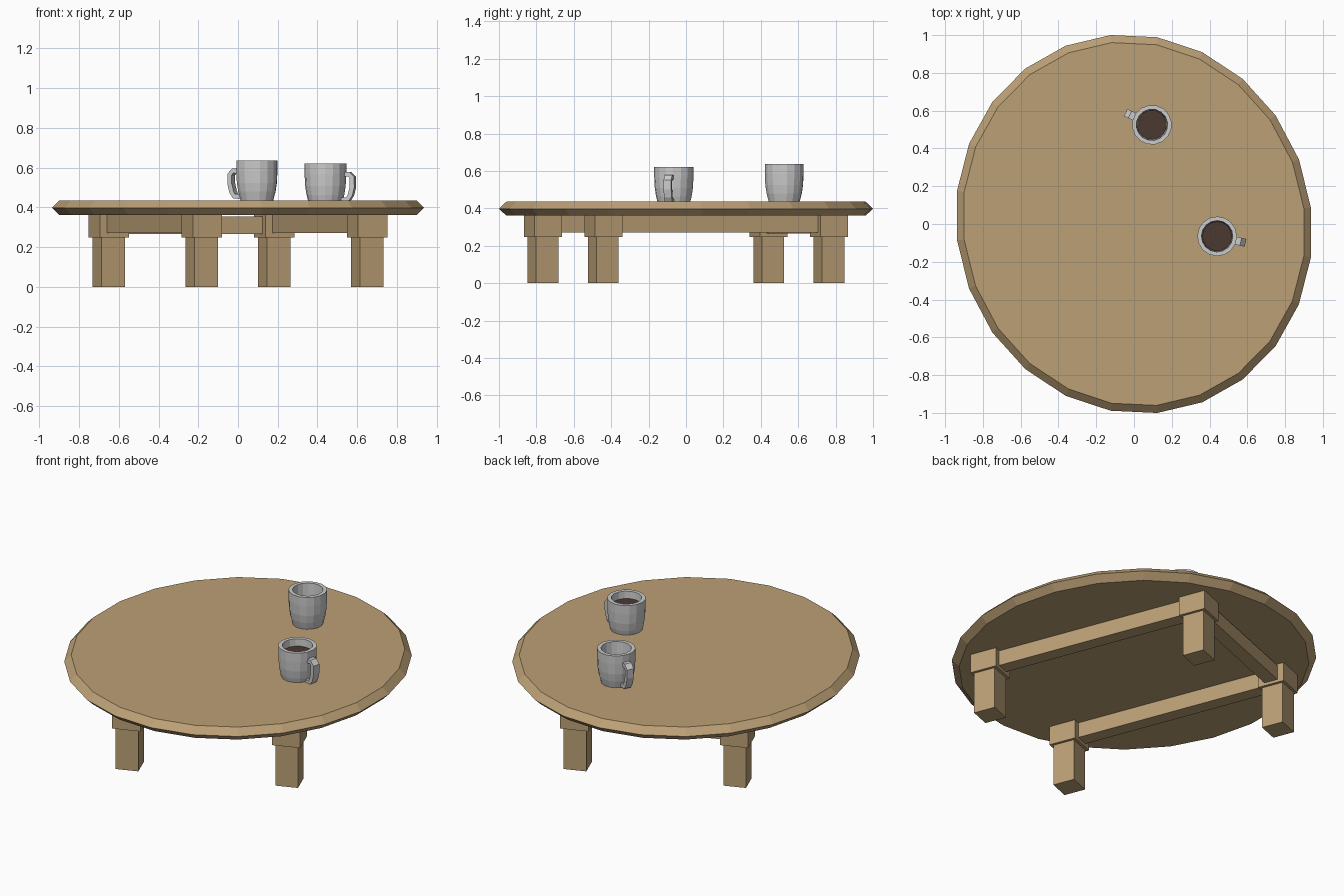
import bpy, bmesh, math
from mathutils import Vector, Matrix

if "Cube" in bpy.data.objects:
    bpy.data.objects.remove(bpy.data.objects["Cube"])


def material(name, color):
    m = bpy.data.materials.new(name)
    m.diffuse_color = (*color, 1)
    m.use_nodes = True
    m.node_tree.nodes["Principled BSDF"].inputs["Base Color"].default_value = m.diffuse_color
    return m


WOOD = material("wood", (0.50, 0.35, 0.18))
COFFEE = material("coffee", (0.07, 0.04, 0.03))
TURN = math.radians(21.2)          # rotation of the leg frame
LONG, SHORT = 1.294, 0.893         # leg spacing along the frame


def finish(name, bm, mat=None, matrix=Matrix()):
    bmesh.ops.recalc_face_normals(bm, faces=bm.faces)
    me = bpy.data.meshes.new(name)
    bm.to_mesh(me)
    bm.free()
    ob = bpy.data.objects.new(name, me)
    ob.matrix_world = matrix
    if mat:
        me.materials.append(mat)
    bpy.context.collection.objects.link(ob)
    return ob


def box(name, cx, cy, sx, sy, z0, z1):
    # box placed in the turned frame of the legs
    bm = bmesh.new()
    bmesh.ops.create_cube(bm, size=1)
    bmesh.ops.scale(bm, vec=(sx, sy, z1 - z0), verts=bm.verts)
    bmesh.ops.translate(bm, vec=(cx, cy, (z0 + z1) / 2), verts=bm.verts)
    return finish(name, bm, WOOD, Matrix.Rotation(TURN, 4, 'Z'))


def bridge(bm, rings, caps=True):
    # join successive rings of vertices
    loops = [[bm.verts.new(p) for p in r] for r in rings]
    n = len(loops[0])
    for a, b in zip(loops, loops[1:]):
        for i in range(n):
            j = (i + 1) % n
            bm.faces.new((a[i], a[j], b[j], b[i]))
    if caps:
        bm.faces.new(loops[0][::-1])
        bm.faces.new(loops[-1])


def circle(r, z, n=16):
    return [(r * math.cos(2 * math.pi * (i + .5) / n),
             r * math.sin(2 * math.pi * (i + .5) / n), z) for i in range(n)]


# table top: 24-sided slightly skewed oval with a bevelled rim
def oval(s, z):
    ts = [math.radians(7.5 + 15 * i) for i in range(24)]
    return [(s * .945 * math.sin(t), s * (1.003 * math.cos(t) - .045 * math.sin(t)), z) for t in ts]


bm = bmesh.new()
bridge(bm, [oval(.96, .361), oval(1, .398), oval(.96, .436)])
finish("table_top", bm, WOOD)

# legs with wider blocks on top
for sx, side in ((-1, "left"), (1, "right")):
    for sy, end in ((-1, "front"), (1, "back")):
        x, y = sx * SHORT / 2, sy * LONG / 2
        box(f"{end}_{side}_leg", x, y, .127, .127, 0, .25)
        box(f"{end}_{side}_leg_block", x, y, .158, .158, .248, .362)
    # long side rails
    box(f"{side}_rail", sx * SHORT / 2, 0, .08, LONG - .15, .27, .362)
# single short rail at the back
box("back_rail", 0, LONG / 2, SHORT - .15, .08, .265, .353)


# mugs: turned cup, swept handle and a disc of coffee
def mug(name, x, y, z, angle, fill):
    m = Matrix.Translation((x, y, z)) @ Matrix.Rotation(math.radians(angle), 4, 'Z')
    profile = [(.083, 0), (.095, .045), (.102, .09), (.105, .15), (.105, .202),
               (.083, .202), (.079, .14), (.076, .07), (.062, .02)]
    bm = bmesh.new()
    bridge(bm, [circle(r, h) for r, h in profile])
    finish(name + "_cup", bm, None, m)

    path = [Vector(p) for p in ((.09, .148), (.125, .150), (.142, .132), (.142, .085),
                                (.132, .045), (.118, .022), (.08, .020))]
    bm = bmesh.new()
    rings = []
    for i, p in enumerate(path):
        d = (path[min(i + 1, len(path) - 1)] - path[max(i - 1, 0)]).normalized()
        n = Vector((-d.y, d.x)) * .012
        rings.append([(p.x + s * n.x, w, p.y + s * n.y)
                      for s, w in ((1, -.021), (1, .021), (-1, .021), (-1, -.021))])
    bridge(bm, rings)
    finish(name + "_handle", bm, None, m)

    bm = bmesh.new()
    bm.faces.new([bm.verts.new(p) for p in circle(.0785, fill)])
    finish(name + "_coffee", bm, COFFEE, m)


mug("back_mug", .095, .525, .434, 155, .11)
mug("front_mug", .44, -.065, .418, -13, .16)
